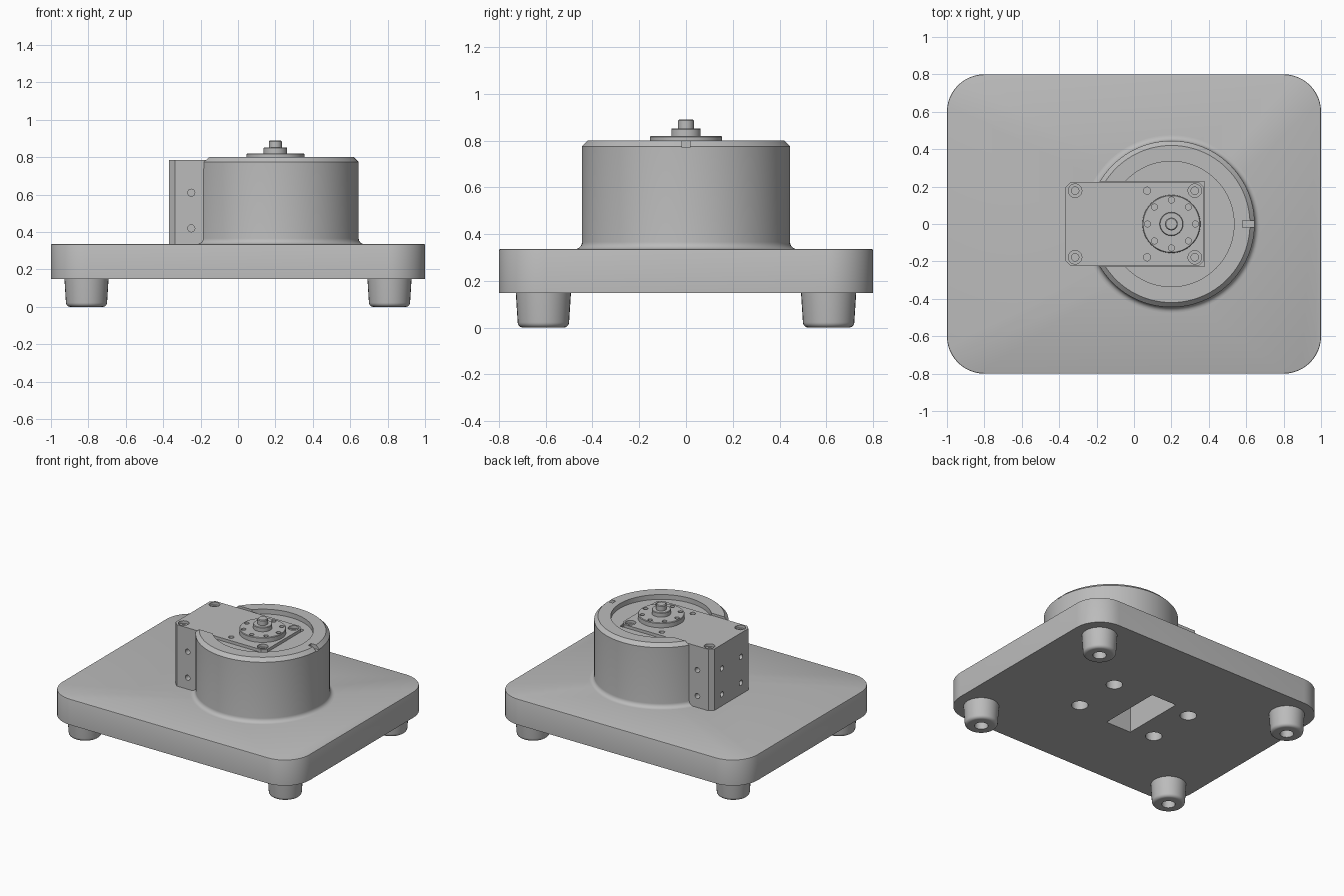
import bpy, bmesh, math
from mathutils import Matrix, Vector

old = bpy.data.objects.get("Cube")
if old:
    bpy.data.objects.remove(old, do_unlink=True)

grey = bpy.data.materials.new("plain grey")
grey.use_nodes = True
colour = (0.5, 0.5, 0.5, 1)
grey.diffuse_color = colour
grey.node_tree.nodes["Principled BSDF"].inputs["Base Color"].default_value = colour


def make(name, bm):
    bmesh.ops.recalc_face_normals(bm, faces=bm.faces)
    mesh = bpy.data.meshes.new(name)
    bm.to_mesh(mesh)
    bm.free()
    mesh.materials.append(grey)
    ob = bpy.data.objects.new(name, mesh)
    bpy.context.collection.objects.link(ob)
    return ob


def add_lathe(bm, profile, loc, axis=(0, 0, 1), sides=32):
    """Closed solid turned about an axis; profile is (radius, height) pairs."""
    turn = Vector((0, 0, 1)).rotation_difference(Vector(axis)).to_matrix().to_4x4()
    place = Matrix.Translation(loc) @ turn
    rings = []
    for r, h in profile:
        rings.append([bm.verts.new(place @ Vector((r * math.cos(a), r * math.sin(a), h)))
                      for a in (math.tau * i / sides for i in range(sides))])
    for low, high in zip(rings, rings[1:]):
        for i in range(sides):
            j = (i + 1) % sides
            bm.faces.new((low[i], low[j], high[j], high[i]))
    bm.faces.new(rings[0][::-1])
    bm.faces.new(rings[-1])


def lathe(name, profile, loc, sides=32):
    bm = bmesh.new()
    add_lathe(bm, profile, loc, sides=sides)
    return make(name, bm)


def add_box(bm, lo, hi):
    lo, hi = Vector(lo), Vector(hi)
    size = Matrix.Diagonal((*(hi - lo), 1))
    return bmesh.ops.create_cube(bm, size=1, matrix=Matrix.Translation((lo + hi) / 2) @ size)["verts"]


def block(name, lo, hi, corner, segments, rim=0):
    """Box with worked vertical edges and an optional eased top rim."""
    bm = bmesh.new()
    add_box(bm, lo, hi)
    upright = [e for e in bm.edges if abs(e.verts[0].co.z - e.verts[1].co.z) > 0.01]
    bmesh.ops.bevel(bm, geom=upright, offset=corner, segments=segments, profile=0.5, affect='EDGES')
    if rim:
        top = [e for e in bm.edges if all(v.co.z > hi[2] - 1e-4 for v in e.verts)]
        bmesh.ops.bevel(bm, geom=top, offset=rim, segments=2, profile=0.5, affect='EDGES')
    return make(name, bm)


def cut(ob, bm):
    cutter = make("cutter", bm)
    cutter.hide_render = True
    mod = ob.modifiers.new("cut", 'BOOLEAN')
    mod.operation, mod.solver, mod.object = 'DIFFERENCE', 'EXACT', cutter
    with bpy.context.temp_override(object=ob, active_object=ob):
        bpy.ops.object.modifier_apply(modifier=mod.name)
    bpy.data.objects.remove(cutter, do_unlink=True)


def arc(cx, cz, r, start, end, n=6):
    angles = [math.radians(start + (end - start) * i / n) for i in range(n + 1)]
    return [(cx + r * math.cos(a), cz + r * math.sin(a)) for a in angles]


BASE, DECK = 0.148, 0.336
LID, TOP = 0.785, 0.8
AXIS_X, HALF = 0.2, 0.225
signs = (-1, 1)

# Base plate with cable slot and four screw access holes
plate = block("base_plate", (-1, -0.8, BASE), (1, 0.8, DECK), 0.2, 12, 0.006)
bm = bmesh.new()
add_box(bm, (-0.165, -0.235, 0.1), (0.04, 0.235, 0.4))
for sx in signs:
    for sy in signs:
        add_lathe(bm, [(0.055, 0.1), (0.055, 0.3)], (0.32 * sx, 0.178 * sy, 0))
cut(plate, bm)

# Tapered rubber feet with a screw recess
for sx in signs:
    for sy in signs:
        name = ("front" if sy < 0 else "back") + ("_left" if sx > 0 else "_right") + "_foot"
        profile = [(0.045, 0.1), (0.045, 0)] + arc(0.087, 0.023, 0.023, -90, 0) + [(0.118, BASE)]
        lathe(name, profile, (0.81 * sx, 0.61 * sy, 0))

# Round housing: flared foot, chamfered rim, shallow recess on top
flare = arc(0.475, DECK + 0.03, 0.03, 270, 180)
housing = lathe("round_housing",
                flare + [(0.445, 0.775), (0.42, TOP), (0.335, TOP), (0.335, 0.765)],
                (AXIS_X, 0, 0), 96)
bm = bmesh.new()
gap = HALF + 0.002
add_box(bm, (-0.4, -gap, 0.74), (0.377, gap, 0.9))
add_box(bm, (0.58, -0.018, 0.77), (0.7, 0.018, 0.9))
cut(housing, bm)

# Motor case with counterbored lid screws and tapped mounting holes
case = block("motor_case", (-0.368, -HALF, DECK), (0.375, HALF, LID), 0.03, 1)
bm = bmesh.new()
for sy in signs:
    for x in (-0.315, 0.325):
        add_lathe(bm, [(0.02, -0.06), (0.02, -0.02), (0.036, -0.02), (0.036, 0.02)],
                  (x, 0.178 * sy, LID))
    add_lathe(bm, [(0.019, -0.04), (0.019, 0.02)], (0.07, 0.178 * sy, LID))
    for z in (0.42, 0.61):
        add_lathe(bm, [(0.019, -0.05), (0.019, 0.02)], (-0.25, HALF * sy, z), (0, sy, 0))
        add_lathe(bm, [(0.019, -0.05), (0.019, 0.02)], (-0.368, 0.11 * sy, z), (-1, 0, 0))
cut(case, bm)

# Output flange with a ring of eight holes
flange = lathe("output_flange", [(0.155, LID - 0.01), (0.155, 0.816), (0.151, 0.82)],
               (AXIS_X, 0, 0), 64)
bm = bmesh.new()
for i in range(8):
    a = math.tau * i / 8
    add_lathe(bm, [(0.016, 0.795), (0.016, 0.84)],
              (AXIS_X + 0.128 * math.cos(a), 0.128 * math.sin(a), 0), sides=20)
cut(flange, bm)

# Hub and shaft
lathe("hub", [(0.063, 0.81), (0.063, 0.848), (0.06, 0.852)], (AXIS_X, 0, 0), 48)
lathe("shaft", [(0.034, 0.84), (0.034, 0.885), (0.029, 0.89)], (AXIS_X, 0, 0), 32)

# Smooth the curved surfaces, keep the machined edges crisp
for ob in bpy.context.scene.objects:
    if ob.type == 'MESH' and ob.data.materials and ob.data.materials[0] == grey:
        with bpy.context.temp_override(object=ob, active_object=ob, selected_objects=[ob],
                                       selected_editable_objects=[ob]):
            bpy.ops.object.shade_smooth_by_angle(angle=math.radians(30))
